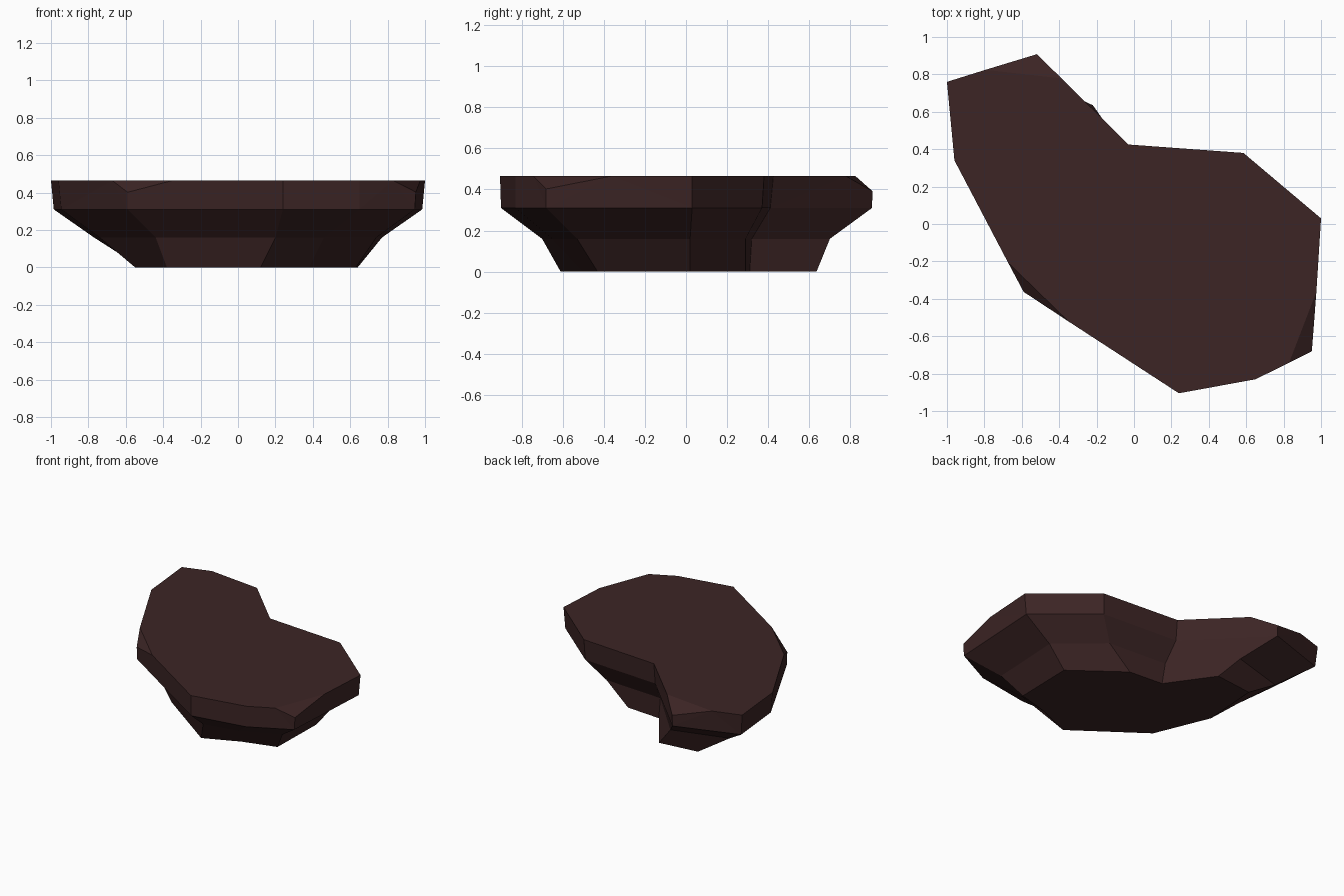
import bpy, bmesh
from mathutils import Vector

if "Cube" in bpy.data.objects:
    bpy.data.objects.remove(bpy.data.objects["Cube"])

# Rock slab: four matching ten-point outlines stacked from base to top
LEVELS = [
    (0.00, [(.64, .02), (.28, .29), (.01, .31), (-.22, .635), (-.52, .60),
            (-.55, .16), (-.38, -.25), (.12, -.61), (.38, -.50), (.63, -.43)]),
    (0.16, [(.77, .02), (.46, .29), (-.01, .32), (-.36, .70), (-.77, .58),
            (-.74, .22), (-.44, -.29), (.20, -.70), (.46, -.65), (.74, -.53)]),
    (0.31, [(.985, .03), (.58, .37), (-.03, .41), (-.52, .905), (-.985, .75),
            (-.945, .34), (-.59, -.36), (.24, -.90), (.65, -.83), (.945, -.68)]),
    (0.465, [(1, .03), (.585, .38), (-.03, .425), (-.52, .91), (-1, .76),
             (-.96, .34), (-.59, -.365), (.24, -.905), (.65, -.83), (.955, -.68)]),
]

bm = bmesh.new()
rings = [[bm.verts.new((x, y, z)) for x, y in pts] for z, pts in LEVELS]
for low, high in zip(rings, rings[1:]):
    n = len(low)
    for i in range(n):
        j = (i + 1) % n
        bm.faces.new((low[i], low[j], high[j], high[i]))
bm.faces.new(rings[0][::-1])
bm.faces.new(rings[-1])


def knock_off_corner(a, b, corner):
    """Slice a top corner with the plane through two rim points and a lower corner point."""
    a, b, corner = Vector(a), Vector(b), Vector(corner)
    normal = (b - a).cross(corner - a).normalized()
    if normal.z < 0:
        normal.negate()
    bmesh.ops.bisect_plane(bm, geom=bm.verts[:] + bm.edges[:] + bm.faces[:],
                           plane_co=a, plane_no=normal, clear_outer=True)
    bmesh.ops.holes_fill(bm, edges=[e for e in bm.edges if e.is_boundary], sides=0)


# Three chipped corners on the rim
knock_off_corner((-.68, -.20, .465), (-.33, -.54, .465), (-.59, -.365, .40))
knock_off_corner((.98, -.35, .465), (.83, -.74, .465), (.955, -.68, .40))
knock_off_corner((-.80, .825, .465), (-.40, .78, .465), (-.52, .91, .39))

bmesh.ops.recalc_face_normals(bm, faces=bm.faces[:])
bmesh.ops.triangulate(bm, faces=[f for f in bm.faces if len(f.verts) > 4])

mesh = bpy.data.meshes.new("flat_rock")
bm.to_mesh(mesh)
bm.free()
rock = bpy.data.objects.new("flat_rock", mesh)
bpy.context.collection.objects.link(rock)

# Dark brown stone
stone = bpy.data.materials.new("dark_brown_stone")
stone.diffuse_color = (0.045, 0.018, 0.018, 1)
stone.use_nodes = True
stone.node_tree.nodes["Principled BSDF"].inputs["Base Color"].default_value = stone.diffuse_color
mesh.materials.append(stone)
